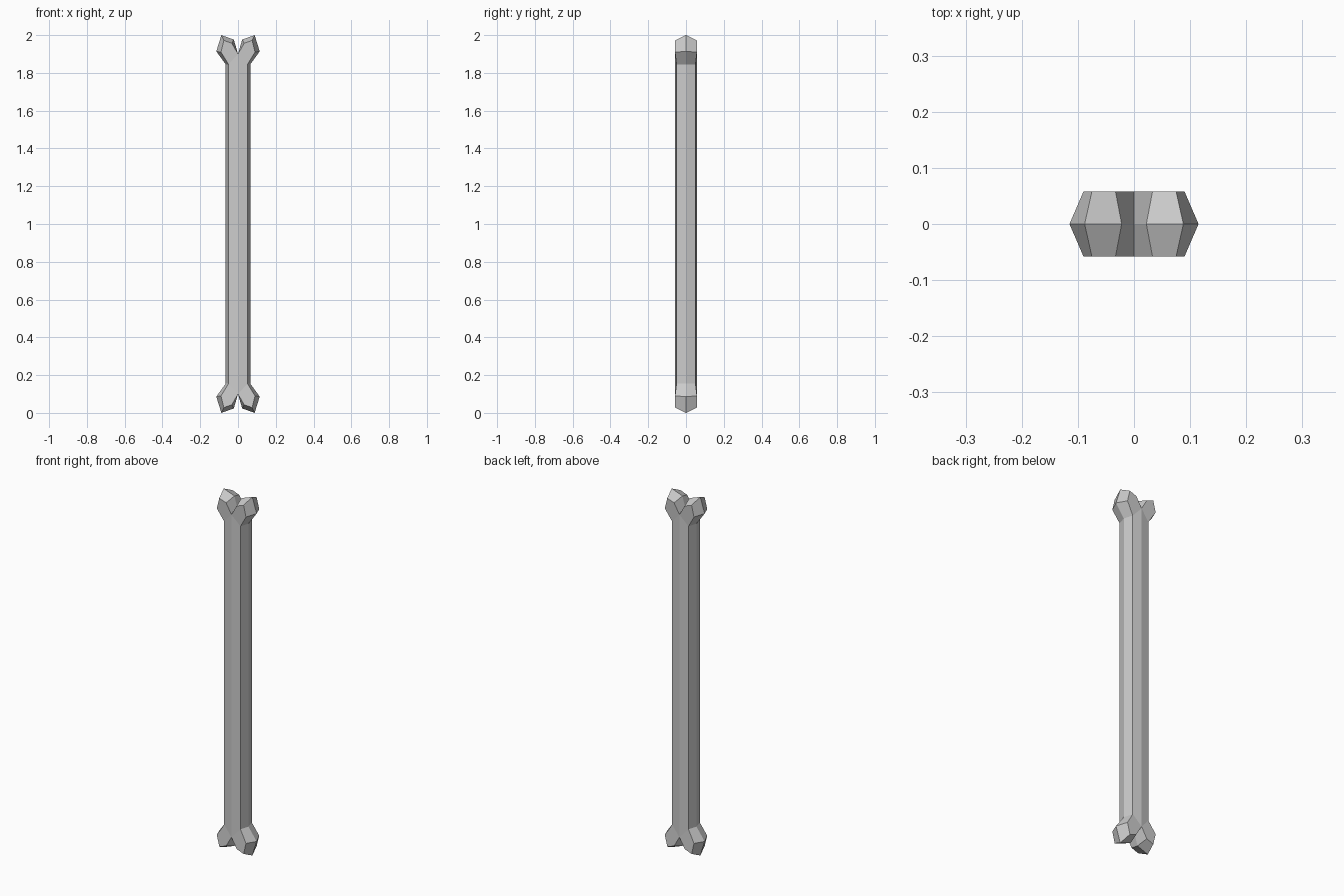
import bpy, bmesh

if "Cube" in bpy.data.objects:
    bpy.data.objects.remove(bpy.data.objects["Cube"])

# Quarter outline of one bone end, heights measured from the middle of the shaft (x, z).
# The ridge lies on y = 0; the rim is the front edge of the same outline (x, y, z).
ridge = [(.065, 0, 0), (.065, 0, .845), (.115, 0, .914), (.088, 0, 1.0), (.022, 0, .976), (0, 0, .9)]
rim = [(.05, -.05, 0), (.05, -.05, .845), (.09, -.058, .91), (.075, -.058, .972),
       (.033, -.058, .957), (0, -.058, .9)]

bm = bmesh.new()
r = [bm.verts.new(p) for p in ridge]
s = [bm.verts.new(p) for p in rim]
mid = bm.verts.new((0, -.057, 0))

# Bevelled band between ridge and rim
for i in range(len(r) - 1):
    bm.faces.new((r[i], r[i + 1], s[i + 1], s[i]))
# Front of the shaft and front of the knob
bm.faces.new((mid, s[0], s[1], s[5]))
bm.faces.new(s[1:])

mesh = bpy.data.meshes.new("bone")
bm.to_mesh(mesh)
bm.free()

bone = bpy.data.objects.new("bone", mesh)
bpy.context.collection.objects.link(bone)
bone.location.z = 1

# Mirror the piece to both sides, front to back and top to bottom
mirror = bone.modifiers.new("mirror", 'MIRROR')
mirror.use_axis = (True, True, True)
mirror.use_clip = True
mirror.merge_threshold = 0.0005
